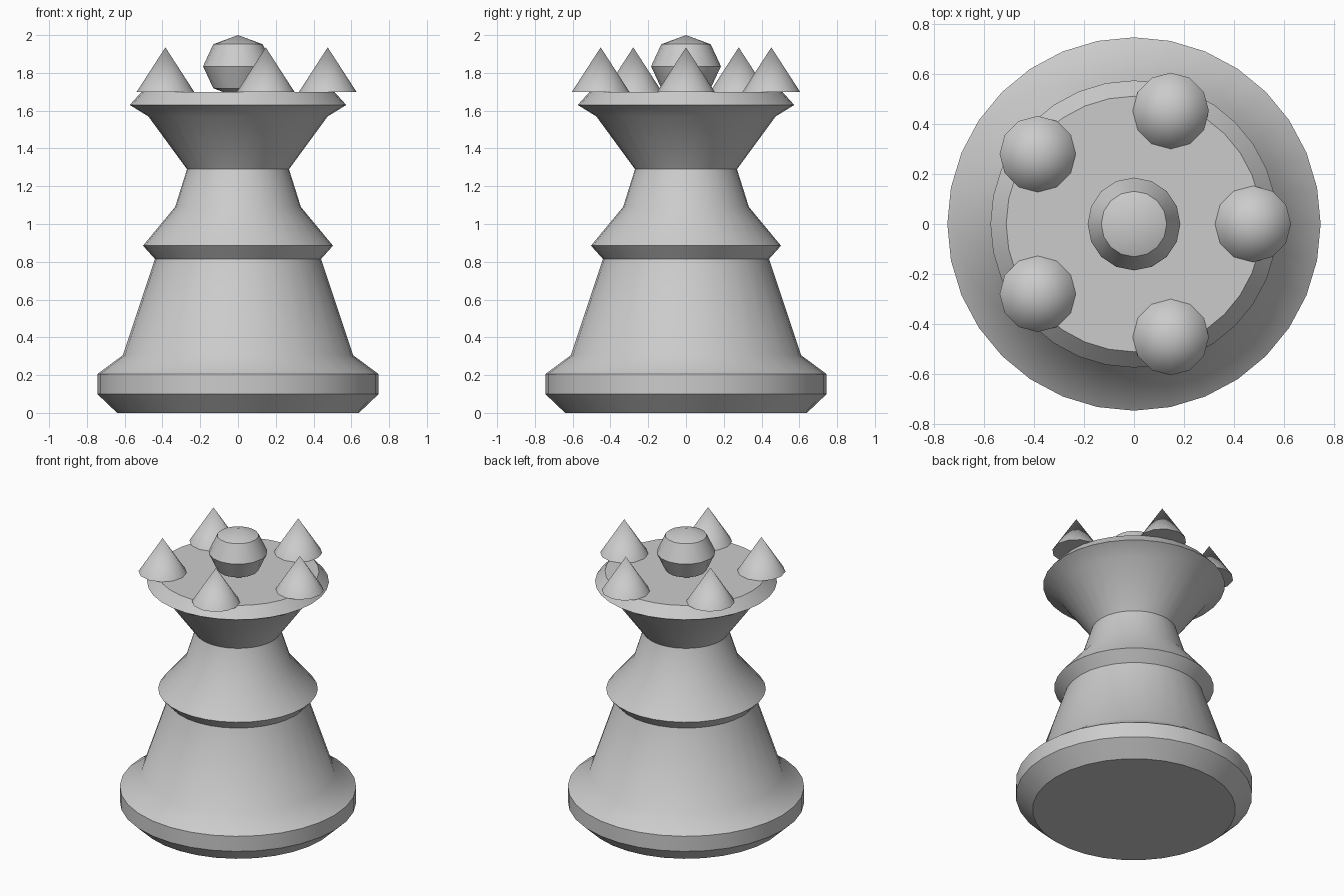
import bpy
import math

cube = bpy.data.objects.get("Cube")
if cube:
    bpy.data.objects.remove(cube, do_unlink=True)

grey = bpy.data.materials.new("plain_grey")
grey.use_nodes = True
colour = (0.6, 0.6, 0.6, 1)
grey.diffuse_color = colour
grey.node_tree.nodes["Principled BSDF"].inputs["Base Color"].default_value = colour


def finish(obj, name):
    """Name, colour and smooth a part, keeping its ridges sharp."""
    obj.name = name
    obj.data.materials.clear()
    obj.data.materials.append(grey)
    bpy.ops.object.select_all(action="DESELECT")
    obj.select_set(True)
    bpy.context.view_layer.objects.active = obj
    bpy.ops.object.shade_smooth_by_angle(angle=math.radians(35))


def lathe(name, profile, sides):
    """Turn a (radius, height) profile about z and cap both ends."""
    verts = [(r * math.cos(math.tau * i / sides), r * math.sin(math.tau * i / sides), z)
             for r, z in profile for i in range(sides)]
    faces = [(k * sides + i, k * sides + (i + 1) % sides,
              (k + 1) * sides + (i + 1) % sides, (k + 1) * sides + i)
             for k in range(len(profile) - 1) for i in range(sides)]
    faces.append(tuple(reversed(range(sides))))
    faces.append(tuple(range(len(verts) - sides, len(verts))))
    mesh = bpy.data.meshes.new(name)
    mesh.from_pydata(verts, [], faces)
    obj = bpy.data.objects.new(name, mesh)
    bpy.context.collection.objects.link(obj)
    finish(obj, name)


# Turned body: foot, skirt, collar, neck and flared head
lathe("body", [
    (0.64, 0), (0.745, 0.1), (0.745, 0.205), (0.61, 0.305),
    (0.44, 0.815), (0.503, 0.885), (0.333, 1.09), (0.27, 1.29),
    (0.475, 1.57), (0.573, 1.63), (0.51, 1.70),
], 32)

# Faceted ball in the middle of the head
bpy.ops.mesh.primitive_uv_sphere_add(segments=16, ring_count=4, radius=0.185,
                                     location=(0, 0, 1.835))
ball = bpy.context.object
ball.scale.z = 0.165 / 0.185
bpy.ops.object.transform_apply(location=False, rotation=False, scale=True)
finish(ball, "crown_ball")

# Ring of five crown points
for i in range(5):
    a = math.tau * i / 5
    bpy.ops.mesh.primitive_cone_add(
        vertices=12, radius1=0.152, radius2=0, depth=0.235,
        location=(0.475 * math.cos(a), 0.475 * math.sin(a), 1.70 + 0.235 / 2))
    finish(bpy.context.object, f"crown_point_{i + 1}")
